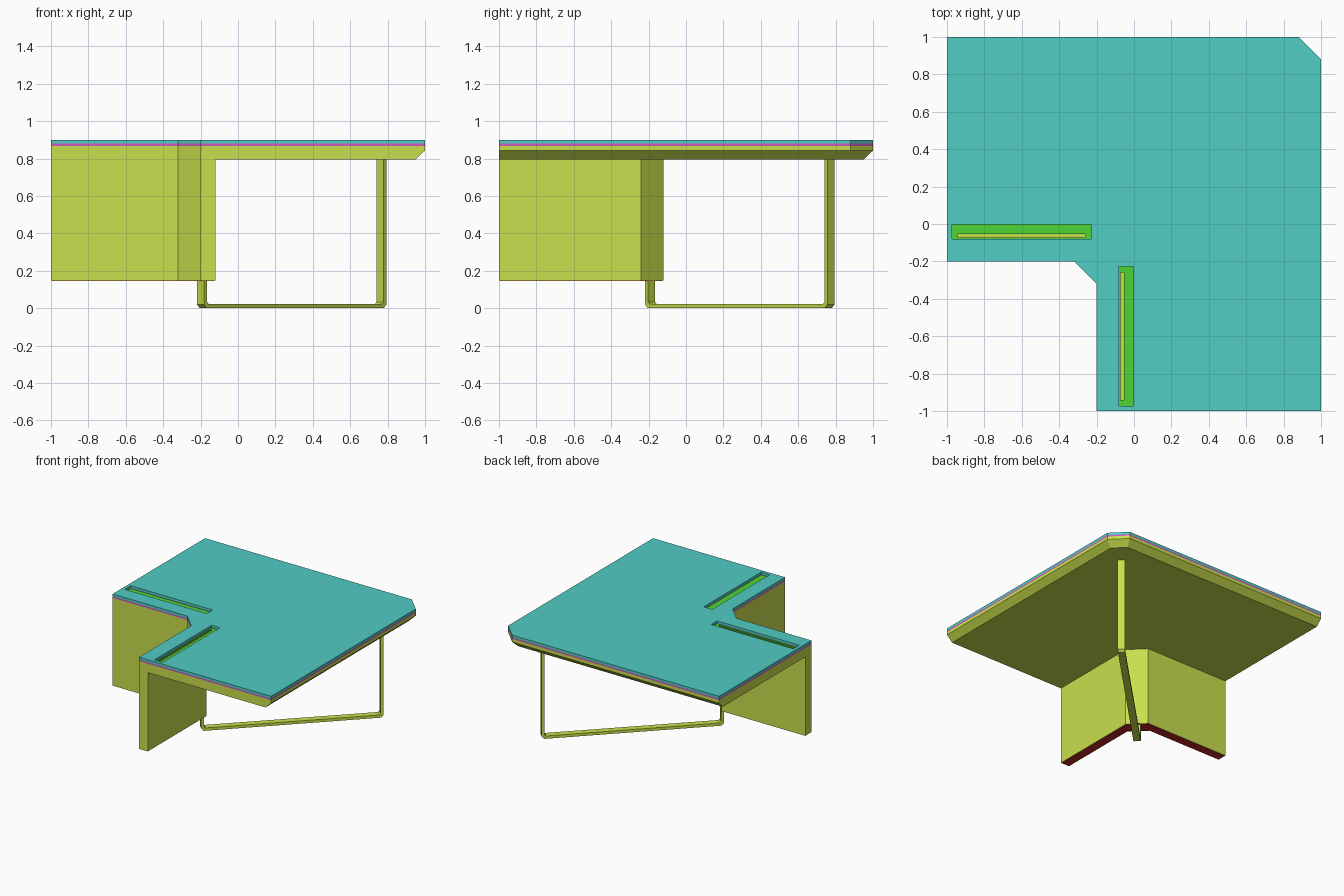
import bpy, bmesh
from mathutils import Matrix, Vector

if "Cube" in bpy.data.objects:
    bpy.data.objects.remove(bpy.data.objects["Cube"])


def material(name, rgb):
    m = bpy.data.materials.new(name)
    m.diffuse_color = [(c / 255) ** 2.2 for c in rgb] + [1]
    m.use_nodes = True
    m.node_tree.nodes["Principled BSDF"].inputs["Base Color"].default_value = m.diffuse_color
    return m


OLIVE = material("olive", (200, 222, 78))
TEAL = material("teal", (82, 204, 194))
PINK = material("pink", (205, 90, 190))
GREEN = material("green", (78, 210, 55))
RED = material("red", (190, 40, 40))


def add(name, mesh, mat):
    mesh.materials.clear()
    mesh.materials.append(mat)
    ob = bpy.data.objects.new(name, mesh)
    bpy.context.collection.objects.link(ob)
    return ob


def plate(name, loops, z0, z1, mat, matrix=Matrix()):
    """Extrude a flat outline (with optional holes) from z0 to z1."""
    cu = bpy.data.curves.new(name + "_outline", 'CURVE')
    cu.dimensions = '2D'
    cu.fill_mode = 'BOTH'
    cu.extrude = (z1 - z0) / 2
    for loop in loops:
        sp = cu.splines.new('POLY')
        sp.points.add(len(loop) - 1)
        for p, (x, y) in zip(sp.points, loop):
            p.co = (x, y, 0, 1)
        sp.use_cyclic_u = True
        sp.use_smooth = False
    tmp = bpy.data.objects.new(name + "_tmp", cu)
    bpy.context.collection.objects.link(tmp)
    deps = bpy.context.evaluated_depsgraph_get()
    mesh = bpy.data.meshes.new_from_object(tmp.evaluated_get(deps))
    bpy.data.objects.remove(tmp)
    mesh.transform(matrix @ Matrix.Translation((0, 0, (z0 + z1) / 2)))
    bm = bmesh.new()
    bm.from_mesh(mesh)
    bmesh.ops.remove_doubles(bm, verts=bm.verts, dist=1e-5)
    bmesh.ops.recalc_face_normals(bm, faces=bm.faces)
    bm.to_mesh(mesh)
    bm.free()
    return add(name, mesh, mat)


def rect(x0, x1, y0, y1):
    return [(x0, y0), (x1, y0), (x1, y1), (x0, y1)]


def swap(loop):
    """Mirror an outline across the diagonal x = y."""
    return [(y, x) for x, y in reversed(loop)]


# L-shaped outline shared by all layers of the top
L = [(-1, -.2), (-.32, -.2), (-.2, -.32), (-.2, -1),
     (1, -1), (1, .88), (.88, 1), (-1, 1)]
tray = rect(-.973, -.227, -.08, -.003)
slot = rect(-.942, -.258, -.071, -.053)

# top layers with two tray openings
plate("top_surface", [L, tray, swap(tray)], .88, .9, TEAL)
plate("accent_layer", [L, tray, swap(tray)], .868, .88, PINK)

# slotted trays set in the openings
plate("front_left_tray", [tray, slot], .868, .877, GREEN)
plate("front_right_tray", [swap(tray), swap(slot)], .868, .877, GREEN)

# slab under the layers, undercut along the right and back edges
low = L[:4] + [(.95, -1), (.95, .86), (.86, .95), (-1, .95)]
bm = bmesh.new()
rings = [[bm.verts.new((x, y, z)) for x, y in loop]
         for loop, z in ((L, .868), (L, .843), (low, .795))]
for a, b in zip(rings, rings[1:]):
    for i in range(len(L)):
        j = (i + 1) % len(L)
        bm.faces.new((a[i], a[j], b[j], b[i]))
bm.faces.new(rings[0])
bm.faces.new(rings[-1])
bmesh.ops.remove_doubles(bm, verts=bm.verts, dist=1e-5)
bmesh.ops.recalc_face_normals(bm, faces=bm.faces)
mesh = bpy.data.meshes.new("slab")
bm.to_mesh(mesh)
bm.free()
add("slab", mesh, OLIVE)


# folded front panel and the strip beneath it
def fold(d):
    a = [(-1 + d, -.2 + d), (-.32, -.2 + d), (-.2 + d, -.32), (-.2 + d, -1 + d)]
    b = [(-.12 - d, -1 + d), (-.12 - d, -.24), (-.24, -.12 - d), (-1 + d, -.12 - d)]
    return a + b


plate("front_panel", [fold(0)], .147, .795, OLIVE)
plate("panel_bottom_strip", [fold(.006)], .144, .147, RED)

# flat-bar leg frame standing on the diagonal
u0, u1, t, c, h = -.283, 1.096, .023, .02, .797
k = c / 2
frame = [(u0, h), (u0, c), (u0 + c, 0), (u1 - c, 0), (u1, c), (u1, h),
         (u1 - t, h), (u1 - t, t + k), (u1 - t - k, t),
         (u0 + t + k, t), (u0 + t, t + k), (u0 + t, h)]
s = .5 ** .5
diagonal = Matrix(((s, 0, s, 0), (s, 0, -s, 0), (0, 1, 0, 0), (0, 0, 0, 1)))
plate("leg_frame", [frame], -.027, .027, OLIVE, diagonal)
